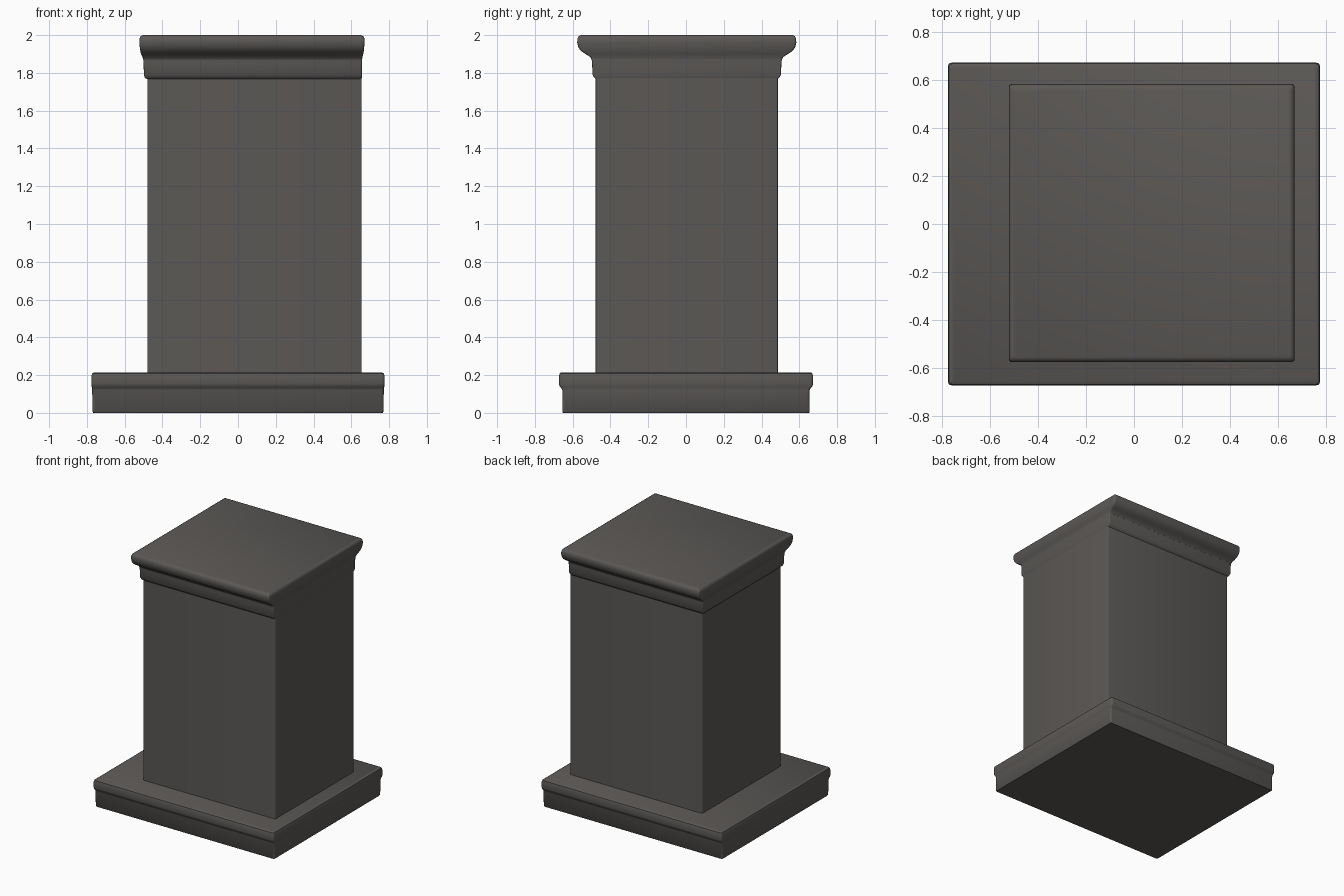
import bpy, bmesh, math

if "Cube" in bpy.data.objects:
    bpy.data.objects.remove(bpy.data.objects["Cube"], do_unlink=True)

stone = bpy.data.materials.new("dark_warm_grey_stone")
stone.use_nodes = True
colour = (0.105, 0.098, 0.092, 1)
stone.diffuse_color = colour
stone.node_tree.nodes["Principled BSDF"].inputs["Base Color"].default_value = colour


def ring(bm, z, bounds, radius):
    """Rectangle with slightly rounded corners at height z."""
    x0, x1, y0, y1 = bounds
    corners = [(x1, y1, -1, -1), (x0, y1, 1, -1), (x0, y0, 1, 1), (x1, y0, -1, 1)]
    verts = []
    for quarter, (x, y, sx, sy) in enumerate(corners):
        for step in range(4):
            a = math.radians(90 * quarter + 30 * step)
            verts.append(bm.verts.new((x + sx * radius + radius * math.cos(a),
                                       y + sy * radius + radius * math.sin(a), z)))
    return verts


def moulding(name, bounds, profile, radius):
    """Stack of rings; profile rows are z and outward offsets at left, right, front/back."""
    bm = bmesh.new()
    x0, x1, y0, y1 = bounds
    rings = [ring(bm, z, (x0 - a, x1 + b, y0 - c, y1 + c), radius)
             for z, a, b, c in profile]
    for low, high in zip(rings, rings[1:]):
        for i in range(len(low)):
            j = (i + 1) % len(low)
            bm.faces.new((low[i], low[j], high[j], high[i]))
    bm.faces.new(rings[0][::-1])
    bm.faces.new(rings[-1])
    mesh = bpy.data.meshes.new(name)
    bm.to_mesh(mesh)
    bm.free()
    obj = bpy.data.objects.new(name, mesh)
    bpy.context.collection.objects.link(obj)
    mesh.materials.append(stone)
    bpy.ops.object.select_all(action="DESELECT")
    obj.select_set(True)
    bpy.context.view_layer.objects.active = obj
    bpy.ops.object.shade_smooth_by_angle(angle=math.radians(40))


# Wide plinth with a rounded lip on its front and back
moulding("plinth", (-.77, .77, -.655, .655), [
    (0, -.004, -.004, -.004), (.005, 0, 0, 0), (.12, .002, .002, 0),
    (.132, .003, .003, .005), (.142, .005, .005, .015), (.155, .006, .006, .018),
    (.195, .006, .006, .018), (.209, .002, .002, .014), (.215, -.008, -.008, .004)], .014)

# Plain shaft, set toward the left side of the model
shaft = (-.48, .655, -.478, .486)
moulding("shaft", shaft, [(.2, 0, 0, 0), (1.8, 0, 0, 0)], .006)

# Neck band and flaring cap
moulding("neck_band", shaft, [
    (1.765, -.002, -.002, -.002), (1.775, .014, .001, .008), (1.79, .018, .002, .017),
    (1.85, .02, .002, .019), (1.89, .022, .003, .024)], .008)
moulding("cap", shaft, [
    (1.87, .022, .002, .022), (1.885, .026, .004, .03), (1.9, .034, .008, .054),
    (1.915, .037, .011, .077), (1.935, .04, .013, .092), (1.96, .042, .015, .098),
    (1.982, .041, .014, .097), (1.994, .036, .009, .09), (2, .025, -.002, .078)], .012)
